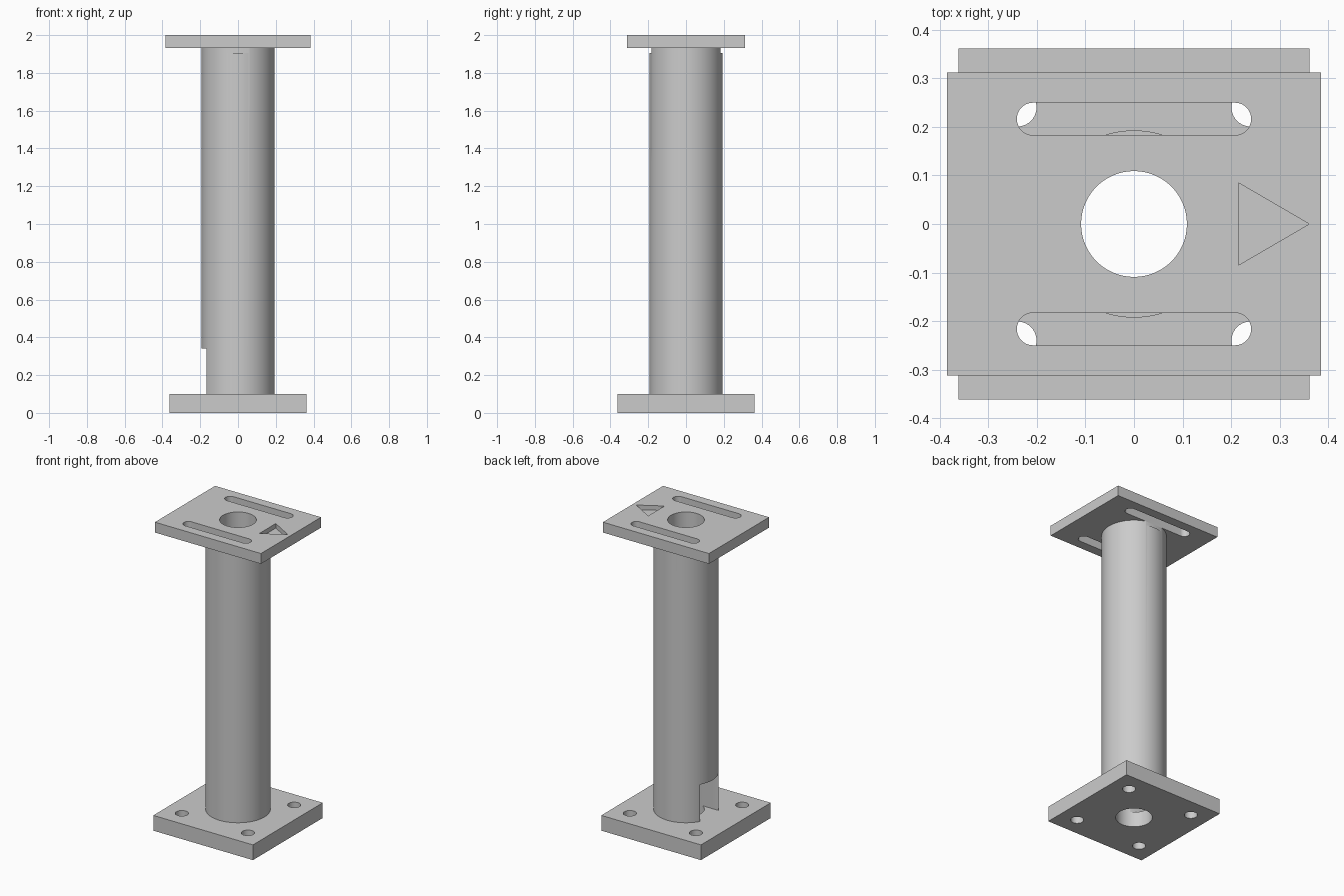
import bpy, bmesh, math
from mathutils import Vector

cube = bpy.data.objects.get("Cube")
if cube:
    bpy.data.objects.remove(cube, do_unlink=True)

grey = bpy.data.materials.new("plain grey")
grey.use_nodes = True
grey.diffuse_color = (0.6, 0.6, 0.6, 1)
grey.node_tree.nodes["Principled BSDF"].inputs["Base Color"].default_value = (0.6, 0.6, 0.6, 1)


def prism(name, outline, z0, z1):
    """Extrude a flat outline from z0 up to z1."""
    bm = bmesh.new()
    base = bm.faces.new([bm.verts.new((x, y, z0)) for x, y in outline])
    top = bmesh.ops.extrude_face_region(bm, geom=[base])["geom"]
    verts = [v for v in top if isinstance(v, bmesh.types.BMVert)]
    bmesh.ops.translate(bm, verts=verts, vec=Vector((0, 0, z1 - z0)))
    bmesh.ops.recalc_face_normals(bm, faces=bm.faces)
    mesh = bpy.data.meshes.new(name)
    bm.to_mesh(mesh)
    bm.free()
    mesh.materials.append(grey)
    obj = bpy.data.objects.new(name, mesh)
    bpy.context.collection.objects.link(obj)
    return obj


def rect(x0, x1, y0, y1):
    return [(x0, y0), (x1, y0), (x1, y1), (x0, y1)]


def arc(cx, cy, r, start=0.0, sweep=math.tau, n=96):
    count = n if sweep == math.tau else n + 1
    return [(cx + r * math.cos(start + sweep * i / n),
             cy + r * math.sin(start + sweep * i / n)) for i in range(count)]


def slot(cy, half, r):
    """Long hole along x with round ends."""
    return (arc(half, cy, r, -math.pi / 2, math.pi, 24)
            + arc(-half, cy, r, math.pi / 2, math.pi, 24))


def cut(obj, cutters):
    """Subtract the cutters, then bake the result."""
    for c in cutters:
        mod = obj.modifiers.new("cut", 'BOOLEAN')
        mod.operation = 'DIFFERENCE'
        mod.solver = 'EXACT'
        mod.object = c
        c.hide_render = True
    bpy.context.view_layer.update()
    graph = bpy.context.evaluated_depsgraph_get()
    mesh = bpy.data.meshes.new_from_object(obj.evaluated_get(graph))
    obj.modifiers.clear()
    obj.data = mesh
    bpy.ops.object.select_all(action='DESELECT')
    obj.select_set(True)
    bpy.context.view_layer.objects.active = obj
    bpy.ops.object.shade_smooth_by_angle(angle=math.radians(30))


BASE_TOP, PLATE_BOTTOM, HEIGHT = 0.1, 1.932, 2.0
BORE, PIPE = 0.109, 0.193

# Main parts
base_plate = prism("base_plate", rect(-0.362, 0.362, -0.362, 0.362), 0, BASE_TOP)
column = prism("column", arc(0, 0, PIPE), BASE_TOP, PLATE_BOTTOM)
top_plate = prism("top_plate", rect(-0.385, 0.385, -0.312, 0.312), PLATE_BOTTOM, HEIGHT)

# Cutters: bore through everything, bolt holes, long slots, side notch, arrow recess
bore = prism("bore_cutter", arc(0, 0, BORE), -0.1, HEIGHT + 0.1)
bolts = [prism("bolt_hole_cutter", arc(sx * 0.24, sy * 0.24, 0.039, n=40), -0.1, 0.2)
         for sx in (-1, 1) for sy in (-1, 1)]
slots = [prism("slot_cutter", slot(s * 0.2165, 0.208, 0.0335), 1.905, HEIGHT + 0.1)
         for s in (-1, 1)]
notch = prism("notch_cutter", rect(-0.4, 0, -0.095, 0.095), 0.05, 0.342)
arrow = prism("arrow_cutter", [(0.215, -0.085), (0.361, 0), (0.215, 0.085)],
              HEIGHT - 0.03, HEIGHT + 0.1)

cut(base_plate, [bore] + bolts)
cut(column, [bore, notch] + slots)
cut(top_plate, [bore, arrow] + slots)

# Remove the cutters
for c in [bore, notch, arrow] + bolts + slots:
    bpy.data.objects.remove(c, do_unlink=True)
